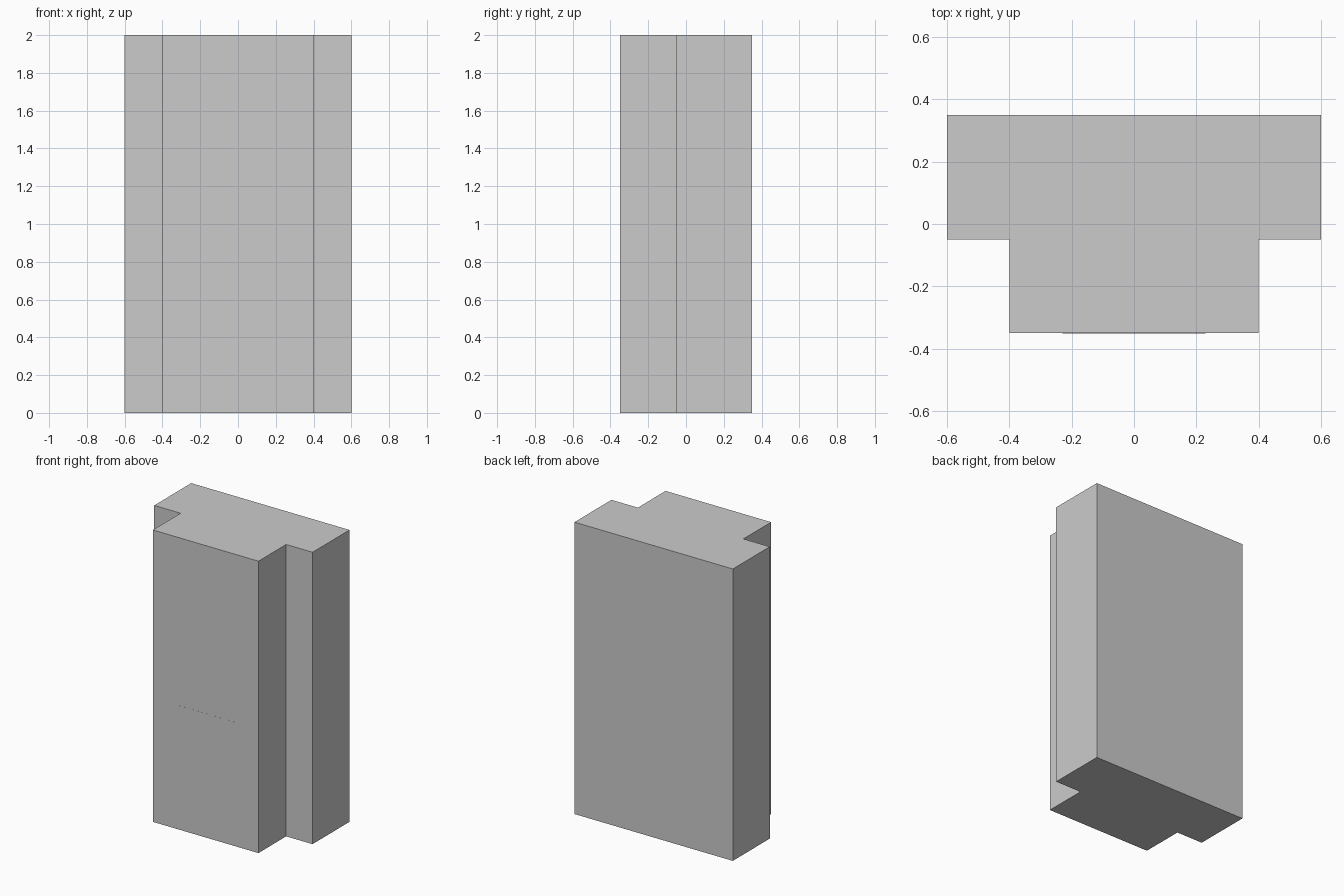
import bpy
import bmesh

if "Cube" in bpy.data.objects:
    bpy.data.objects.remove(bpy.data.objects["Cube"])


def extrude_part(name, points, z0, z1):
    """Closed prism from a counter-clockwise xy outline."""
    bm = bmesh.new()
    face = bm.faces.new([bm.verts.new((x, y, z0)) for x, y in points])
    result = bmesh.ops.extrude_face_region(bm, geom=[face])
    top = [v for v in result["geom"] if isinstance(v, bmesh.types.BMVert)]
    bmesh.ops.translate(bm, verts=top, vec=(0, 0, z1 - z0))
    bmesh.ops.recalc_face_normals(bm, faces=bm.faces)
    mesh = bpy.data.meshes.new(name)
    bm.to_mesh(mesh)
    bm.free()
    obj = bpy.data.objects.new(name, mesh)
    bpy.context.collection.objects.link(obj)
    return obj


# T-shaped pillar: right half of the outline, mirrored to the left
right = [(0.4, -0.35), (0.4, -0.05), (0.6, -0.05), (0.6, 0.35)]
left = [(-x, y) for x, y in reversed(right)]
extrude_part("pillar_body", right + left, 0.0, 2.0)

# Thin panel almost flush with the front face
panel = [(-0.23, -0.3505), (0.23, -0.3505), (0.23, -0.345), (-0.23, -0.345)]
extrude_part("front_panel", panel, 0.55, 0.85)
